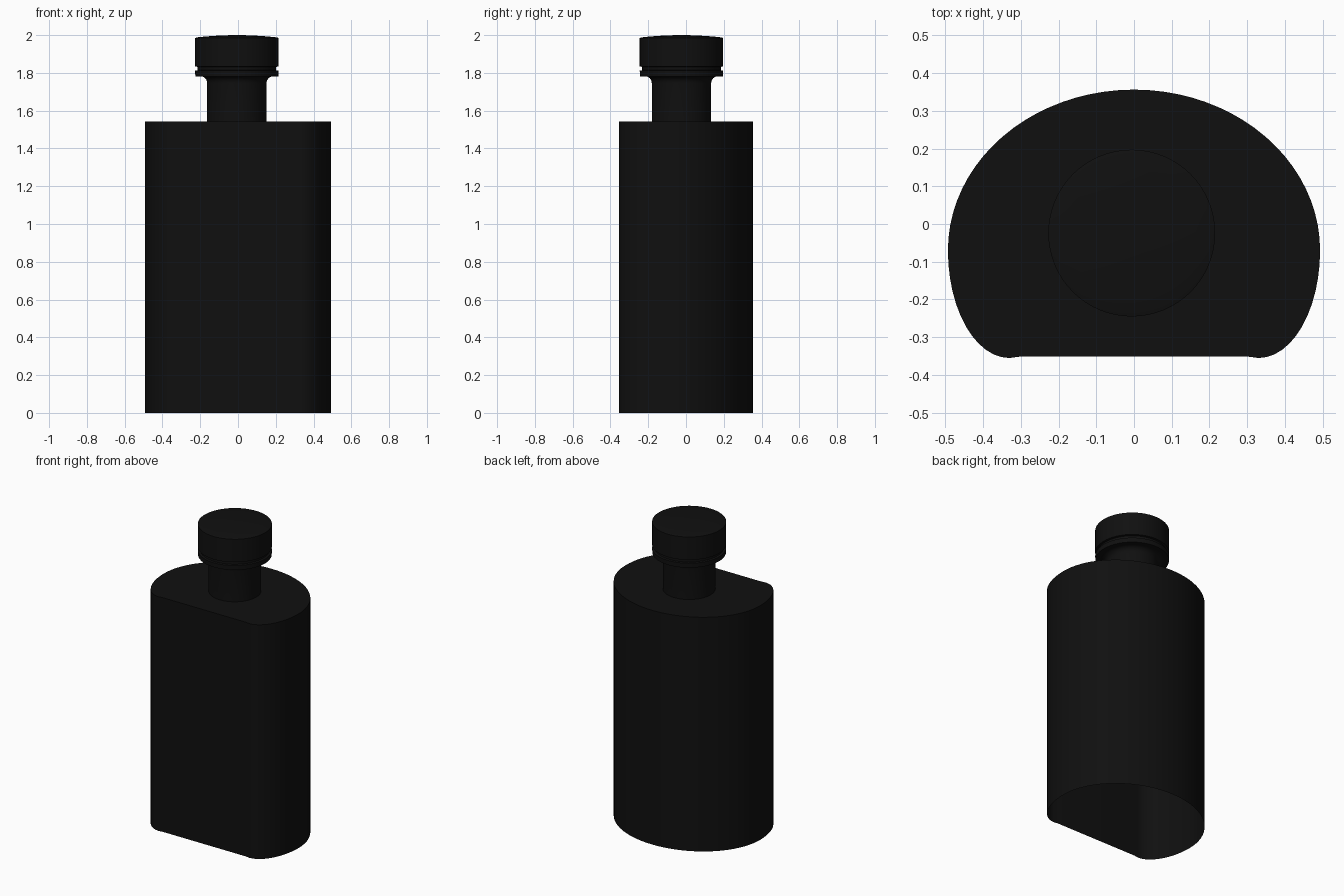
import bpy, bmesh
from math import sin, cos, pi, radians

if "Cube" in bpy.data.objects:
    bpy.data.objects.remove(bpy.data.objects["Cube"])

black = bpy.data.materials.new("black_plastic")
black.diffuse_color = (0.005, 0.005, 0.005, 1)
black.use_nodes = True
black.node_tree.nodes["Principled BSDF"].inputs["Base Color"].default_value = black.diffuse_color


def finish(bm, name, loc=(0, 0, 0)):
    bmesh.ops.recalc_face_normals(bm, faces=bm.faces)
    mesh = bpy.data.meshes.new(name)
    bm.to_mesh(mesh)
    bm.free()
    ob = bpy.data.objects.new(name, mesh)
    bpy.context.collection.objects.link(ob)
    ob.location = loc
    mesh.materials.append(black)
    bpy.ops.object.select_all(action='DESELECT')
    ob.select_set(True)
    bpy.context.view_layer.objects.active = ob
    bpy.ops.object.shade_smooth_by_angle(angle=radians(30))
    return ob


def lathe(name, profile, loc, sides=64):
    bm = bmesh.new()
    rings = [[bm.verts.new((r * cos(2 * pi * i / sides), r * sin(2 * pi * i / sides), z))
              for i in range(sides)] for r, z in profile]
    for a, b in zip(rings, rings[1:]):
        for i in range(sides):
            j = (i + 1) % sides
            bm.faces.new((a[i], a[j], b[j], b[i]))
    bm.faces.new(rings[-1])
    return finish(bm, name, loc)


# Body: D-shaped outline, flat front, rounded back, open underneath
H = 1.543
half = [(0.493 * cos(t), -0.07 + 0.426 * sin(t))
        for t in (pi / 2 - pi / 2 * i / 20 for i in range(21))]
half += [(0.33 + 0.163 * cos(t), -0.07 - 0.285 * sin(t))
         for t in (pi / 2 * i / 12 for i in range(1, 13))]
half.append((0.30, -0.351))
outline = half + [(-x, y) for x, y in reversed(half[1:])]

bm = bmesh.new()
low = [bm.verts.new((x, y, 0)) for x, y in outline]
top = [bm.verts.new((x, y, H)) for x, y in outline]
n = len(outline)
for i in range(n):
    j = (i + 1) % n
    bm.faces.new((low[i], low[j], top[j], top[i]))
bm.faces.new(top)
finish(bm, "bottle_body")

# Neck with flared lip, grooved cap and shallow domed top
neck = [(0.157, H), (0.157, 1.745)]
neck += [(0.192 - 0.035 * cos(t), 1.745 + 0.037 * sin(t))
         for t in (pi / 2 * i / 6 for i in range(1, 7))]
cap = [(0.22, 1.782), (0.221, 1.812), (0.208, 1.814), (0.208, 1.832),
       (0.221, 1.834), (0.221, 1.985)]
dome = [(r, 2.0 - 0.013 * (r / 0.22) ** 2) for r in (0.21, 0.17, 0.12, 0.06, 0.01)]
lathe("neck_and_cap", neck + cap + dome, (-0.006, -0.024, 0))
